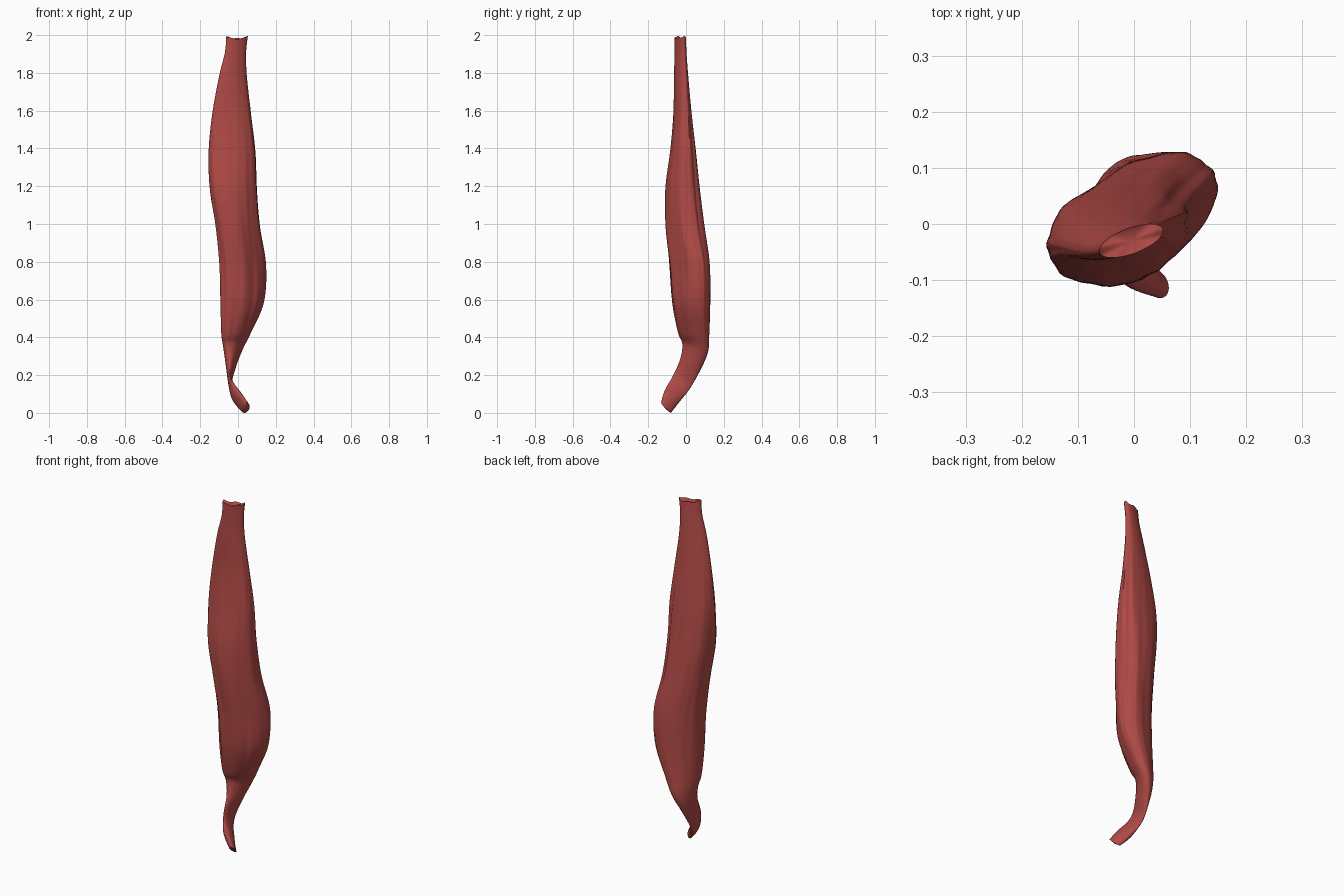
import bpy, bmesh, math

cube = bpy.data.objects.get("Cube")
if cube:
    bpy.data.objects.remove(cube)

# Flesh colour
flesh = bpy.data.materials.new("muscle_red")
flesh.use_nodes = True
COLOUR = (0.43, 0.068, 0.06, 1)
flesh.diffuse_color = COLOUR
bsdf = flesh.node_tree.nodes["Principled BSDF"]
bsdf.inputs["Base Color"].default_value = COLOUR
bsdf.inputs["Roughness"].default_value = 0.6

# Cross-sections from tail to top:
# height, x min, x max, y min, y max, skew of the oval, slope along y
SECTIONS = [
    (.04, .018, .062, -.132, -.08, -.3, -1),
    (.10, -.033, .022, -.113, -.038, -.1, -.85),
    (.175, -.052, -.03, -.07, .02, .1, -.75),
    (.27, -.066, -.01, -.03, .075, .2, -.6),
    (.36, -.08, .025, -.02, .118, .45, -.3),
    (.44, -.09, .07, -.043, .125, .45, 0),
    (.6, -.095, .138, -.076, .13, .4, 0),
    (.8, -.10, .15, -.092, .127, .38, 0),
    (1.0, -.12, .119, -.11, .1, .25, 0),
    (1.2, -.15, .103, -.11, .075, .25, 0),
    (1.4, -.156, .094, -.085, .054, .3, 0),
    (1.6, -.137, .07, -.067, .031, .4, 0),
    (1.8, -.10, .047, -.064, .012, .5, 0),
    (1.92, -.07, .043, -.06, .003, .55, 0),
    (2, -.062, .052, -.06, 0, .6, 0),
]
SIDES, STEPS = 72, 8


def blend(a, b, c, d, t):
    """Smooth curve from b to c, with a and d as neighbours."""
    return b + .5 * t * (c - a + t * (2*a - 5*b + 4*c - d + t * (3*(b - c) + d - a)))


def section_at(i, t):
    pick = [SECTIONS[min(max(i + k, 0), len(SECTIONS) - 1)] for k in (-1, 0, 1, 2)]
    return [blend(*values, t) for values in zip(*pick)]


def full_cos(a, power):
    """Cosine swollen a little, for plumper ovals."""
    return math.copysign(abs(math.cos(a)) ** power, math.cos(a))


def bump(value, centre, width):
    return math.exp(-((value - centre) / width) ** 2)


def ring_points(section):
    z, x0, x1, y0, y1, skew, slope = section
    cx, cy, hx, hy = (x0 + x1) / 2, (y0 + y1) / 2, (x1 - x0) / 2, (y1 - y0) / 2
    phase = math.acos(skew)
    belly = max(0, min(1, (z - .25) * 3, (2 - z) * 2))
    top = max(0, (z - 1.93) / .07)
    power = 1 - .13 * belly
    points = []
    for k in range(SIDES):
        a = math.tau * k / SIDES
        # fibre ridges drifting round the belly, deeper in front and low down
        front = max(0, -math.sin(a)) * max(0, 1 - abs(z - .7) / .6)
        r = 1 + belly * (.012 + .016 * front) * (math.sin(9 * a + 4 * z) - 1)
        r += belly * .008 * (math.sin(17 * a - 5 * z) - 1)
        # shallow furrow at the back left, hollow at the front left
        r -= belly * .06 * bump(a, .6, .22)
        r -= .19 * bump(a, 5.35, .42) * bump(z, .85, .32)
        # fuller back right of the upper belly
        r += .07 * bump(a, 2.25, .4) * bump(z, 1.35, .25)
        y = r * hy * full_cos(a - phase, power)
        # torn top edge rises at both corners
        lift = top * (.012 * math.cos(a) ** 4 + .003 * math.sin(5 * a) - .004)
        points.append((cx + r * hx * full_cos(a, power), cy + y, z + slope * y + lift))
    return points


# Lofted muscle belly with its tendon tail
bm = bmesh.new()
rings = []
for i in range(len(SECTIONS) - 1):
    for s in range(STEPS):
        rings.append(ring_points(section_at(i, s / STEPS)))
rings.append(ring_points(SECTIONS[-1]))
loops = [[bm.verts.new(p) for p in ring] for ring in rings]
for low, high in zip(loops, loops[1:]):
    for k in range(SIDES):
        n = (k + 1) % SIDES
        bm.faces.new((low[k], low[n], high[n], high[k]))


def close_end(loop, offset):
    """Fan the end shut on a centre point moved along z."""
    x, y, z = (sum(v.co[j] for v in loop) / SIDES for j in range(3))
    centre = bm.verts.new((x, y, z + offset))
    for k in range(SIDES):
        bm.faces.new((loop[k], loop[(k + 1) % SIDES], centre))


close_end(loops[0], -.008)
close_end(loops[-1], -.015)
bmesh.ops.recalc_face_normals(bm, faces=bm.faces)

# Rest the tail tip on the ground
lowest = min(v.co.z for v in bm.verts)
bmesh.ops.translate(bm, verts=bm.verts, vec=(0, 0, -lowest))

mesh = bpy.data.meshes.new("muscle")
bm.to_mesh(mesh)
bm.free()
mesh.materials.append(flesh)
muscle = bpy.data.objects.new("muscle", mesh)
bpy.context.collection.objects.link(muscle)
bpy.context.view_layer.objects.active = muscle
muscle.select_set(True)
bpy.ops.object.shade_smooth_by_angle(angle=math.radians(40))
